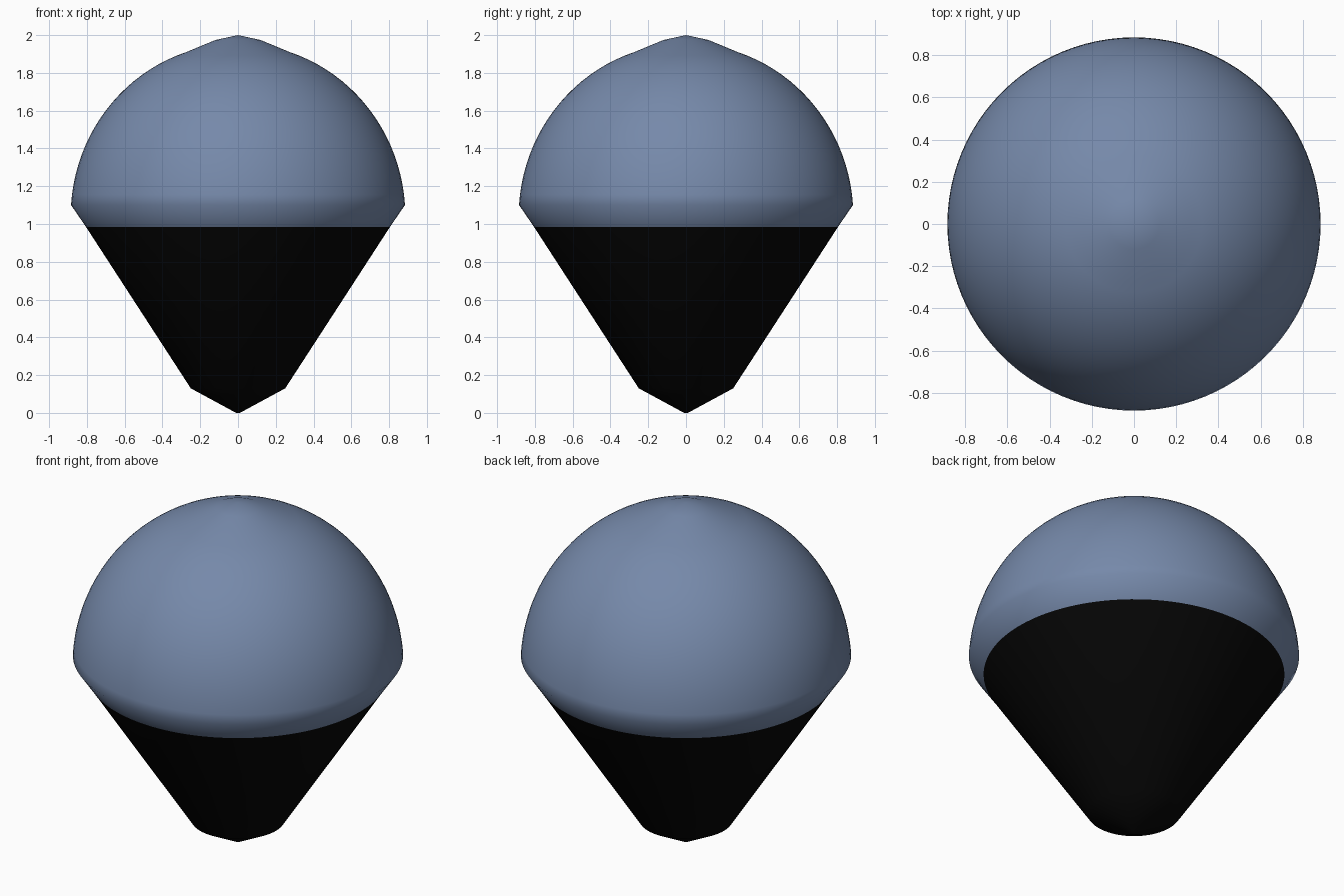
import bpy, bmesh, math

if "Cube" in bpy.data.objects:
    bpy.data.objects.remove(bpy.data.objects["Cube"])

SEGMENTS = 96


def material(name, colour):
    mat = bpy.data.materials.new(name)
    mat.diffuse_color = (*colour, 1)
    mat.use_nodes = True
    mat.node_tree.nodes["Principled BSDF"].inputs["Base Color"].default_value = mat.diffuse_color
    return mat


def lathe(name, profile, mat):
    """Spin an (r, z) profile, listed bottom to top, about the z axis."""
    bm = bmesh.new()
    verts = [bm.verts.new((r, 0, z)) for r, z in profile]
    edges = [bm.edges.new(pair) for pair in zip(verts, verts[1:])]
    bmesh.ops.spin(bm, geom=verts + edges, axis=(0, 0, 1), cent=(0, 0, 0),
                   angle=math.tau, steps=SEGMENTS, use_duplicate=False)
    bmesh.ops.remove_doubles(bm, verts=bm.verts, dist=1e-4)
    # Make every face point away from the body centre
    for f in bm.faces:
        c = f.calc_center_median()
        c.z -= 1.0
        if f.normal.dot(c) < 0:
            f.normal_flip()
    mesh = bpy.data.meshes.new(name)
    bm.to_mesh(mesh)
    bm.free()
    mesh.materials.append(mat)
    obj = bpy.data.objects.new(name, mesh)
    bpy.context.collection.objects.link(obj)
    bpy.context.view_layer.objects.active = obj
    obj.select_set(True)
    bpy.ops.object.shade_smooth_by_angle(angle=math.radians(50))
    obj.select_set(False)


blue = material("slate blue", (0.18, 0.25, 0.40))
black = material("black", (0.002, 0.002, 0.002))

# Tapered base with a shallow pointed foot
lathe("base", [(0, 0), (0.01, 0), (0.25, 0.13), (0.805, 0.985)], black)

# Dome: short flared rim, rounded shell, shallow pointed cap
shell = [(0.886 * math.cos(t), 1.04 + 0.915 * math.sin(t))
         for t in (math.radians(3.8 + 68.2 * i / 20) for i in range(21))]
lathe("dome", [(0.805, 0.985)] + shell + [(0.12, 1.974), (0, 2.0)], blue)
